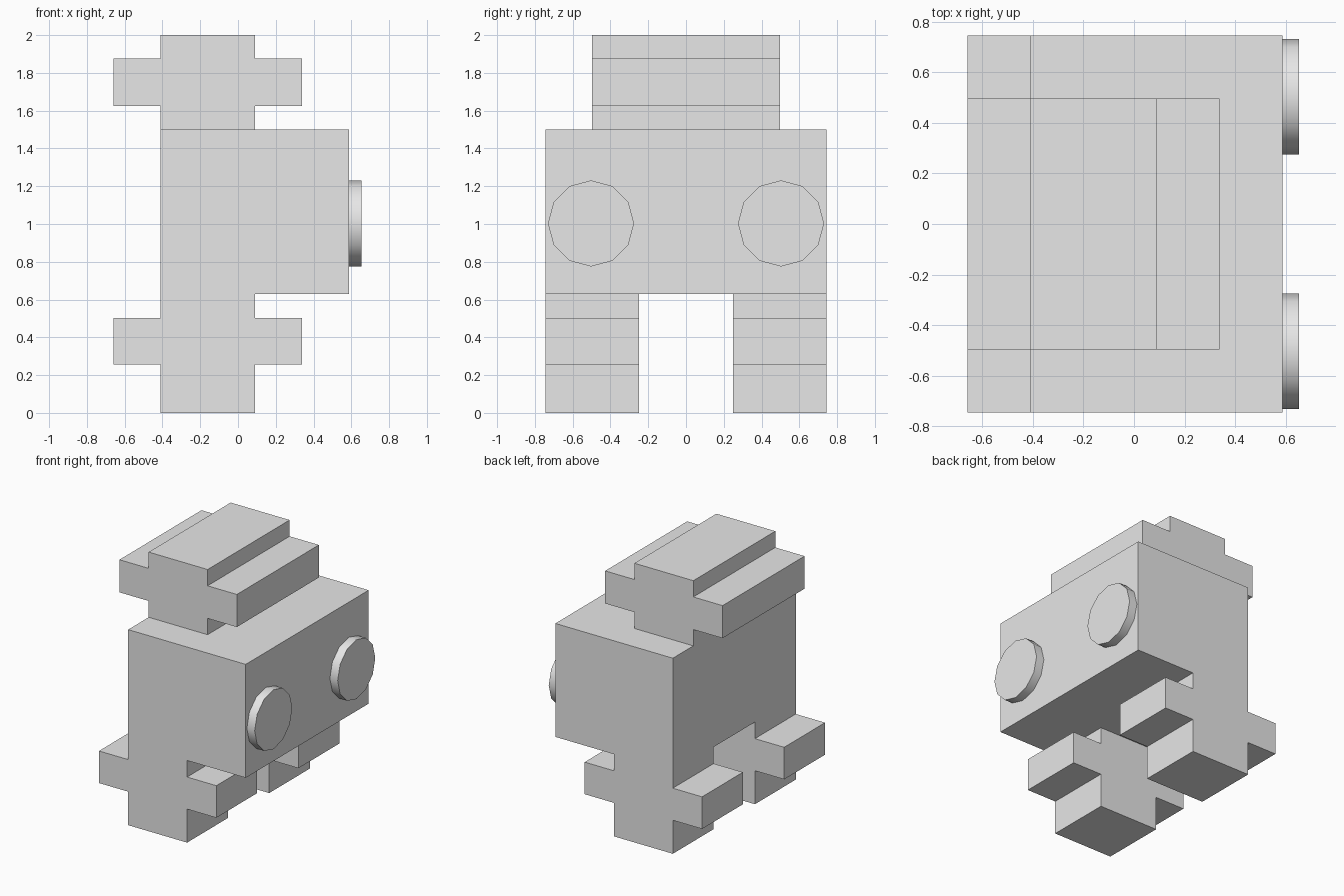
import bpy
import bmesh
import math
from mathutils import Matrix

if "Cube" in bpy.data.objects:
    bpy.data.objects.remove(bpy.data.objects["Cube"], do_unlink=True)

# Single material
grey = bpy.data.materials.new("light_grey")
grey.use_nodes = True
colour = (0.8, 0.8, 0.8, 1.0)
grey.diffuse_color = colour
grey.node_tree.nodes["Principled BSDF"].inputs["Base Color"].default_value = colour

BACK, MID, FACE = -0.41, 0.09, 0.587   # main x planes
LEDGE = 0.248                          # how far ledges stick out


def add_object(name, bm):
    bmesh.ops.recalc_face_normals(bm, faces=bm.faces)
    mesh = bpy.data.meshes.new(name)
    bm.to_mesh(mesh)
    bm.free()
    mesh.materials.append(grey)
    obj = bpy.data.objects.new(name, mesh)
    bpy.context.collection.objects.link(obj)
    return obj


def extrude_profile(name, points, y0, y1):
    """Extrude an (x, z) outline along y."""
    bm = bmesh.new()
    face = bm.faces.new([bm.verts.new((x, y0, z)) for x, z in points])
    new = bmesh.ops.extrude_face_region(bm, geom=[face])["geom"]
    verts = [v for v in new if isinstance(v, bmesh.types.BMVert)]
    bmesh.ops.translate(bm, verts=verts, vec=(0, y1 - y0, 0))
    return add_object(name, bm)


def cross(z0, z1, z2, z3):
    """Upright block with a ledge on both sides between z1 and z2."""
    right = [(MID, z0), (MID, z1), (MID + LEDGE, z1),
             (MID + LEDGE, z2), (MID, z2), (MID, z3)]
    left = [(BACK + MID - x, z) for x, z in reversed(right)]
    return right + left


# Body block
extrude_profile("body", [(BACK, 0.63), (FACE, 0.63), (FACE, 1.5), (BACK, 1.5)],
                -0.745, 0.745)

# Head with side ledges
extrude_profile("head", cross(1.5, 1.625, 1.875, 2.0), -0.497, 0.497)

# Legs with side ledges, and round eyes
for side, sign in (("front", -1), ("back", 1)):
    extrude_profile(side + "_leg", cross(0, 0.257, 0.503, 0.63),
                    sign * 0.25, sign * 0.745)
    bm = bmesh.new()
    bmesh.ops.create_cone(
        bm, cap_ends=True, segments=12, radius1=0.228, radius2=0.228,
        depth=0.066,
        matrix=Matrix.Translation((FACE + 0.033, sign * 0.503, 1.003))
        @ Matrix.Rotation(math.pi / 2, 4, 'Y'))
    eye = add_object(side + "_eye", bm)
    bpy.ops.object.select_all(action='DESELECT')
    eye.select_set(True)
    bpy.context.view_layer.objects.active = eye
    bpy.ops.object.shade_smooth_by_angle(angle=math.radians(40))
